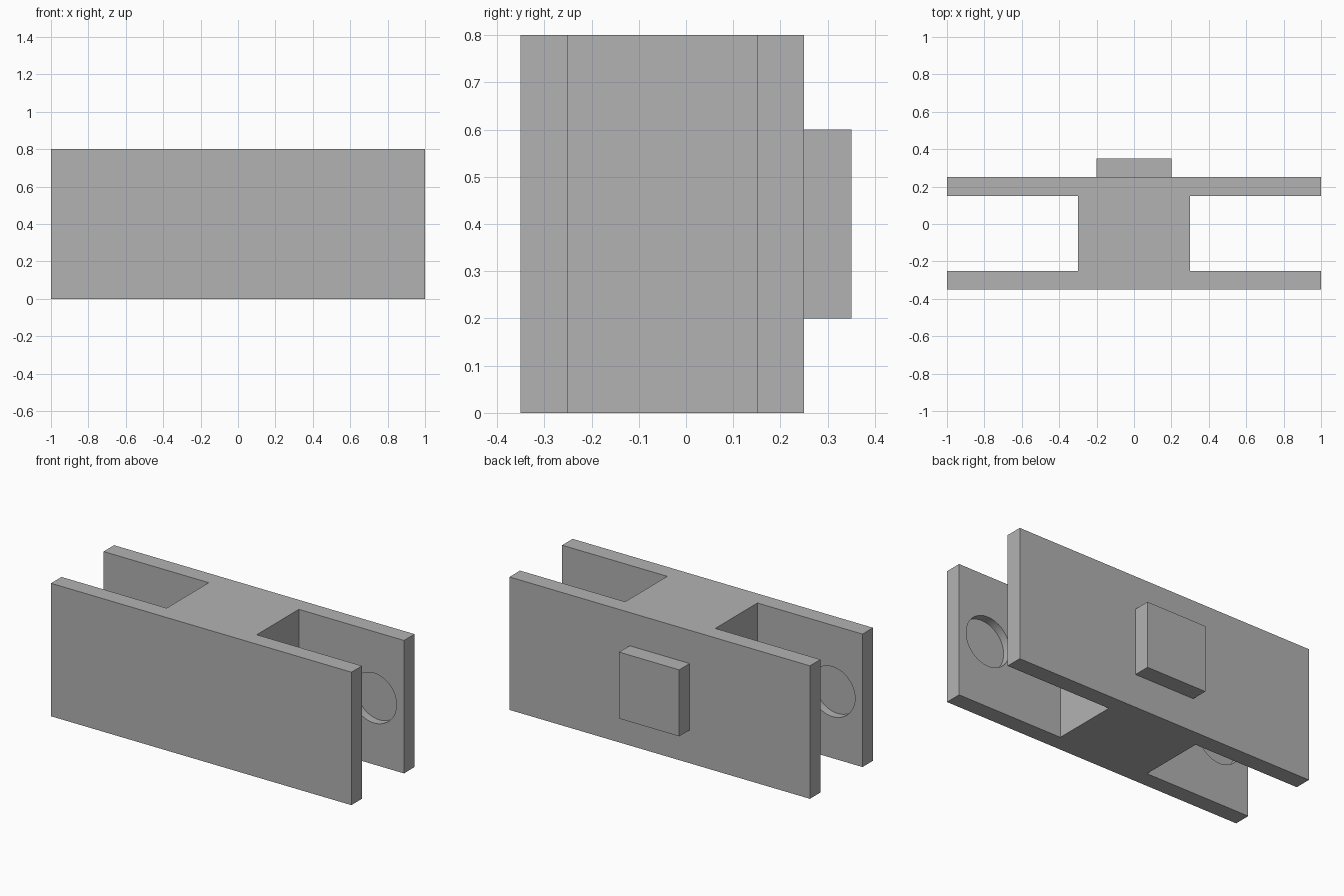
import bpy
import bmesh
from math import radians

default_cube = bpy.data.objects.get("Cube")
if default_cube:
    bpy.data.objects.remove(default_cube, do_unlink=True)

HEIGHT = 0.8

# Single matte grey
grey = bpy.data.materials.new("plain grey")
grey.use_nodes = True
colour = (0.448, 0.448, 0.448, 1)
grey.diffuse_color = colour
grey.node_tree.nodes["Principled BSDF"].inputs["Base Color"].default_value = colour


def extrude_profile(name, points, bottom, top):
    """Extrude a closed XY outline upward into a solid."""
    bm = bmesh.new()
    face = bm.faces.new([bm.verts.new((x, y, bottom)) for x, y in points])
    result = bmesh.ops.extrude_face_region(bm, geom=[face])
    for item in result["geom"]:
        if isinstance(item, bmesh.types.BMVert):
            item.co.z = top
    bmesh.ops.recalc_face_normals(bm, faces=bm.faces)
    mesh = bpy.data.meshes.new(name)
    bm.to_mesh(mesh)
    bm.free()
    mesh.materials.append(grey)
    obj = bpy.data.objects.new(name, mesh)
    bpy.context.collection.objects.link(obj)
    return obj


# Two side plates joined by a central web, as one H-shaped outline
right_half = [(1, -0.35), (1, -0.25), (0.3, -0.25),
              (0.3, 0.15), (1, 0.15), (1, 0.25)]
outline = right_half + [(-x, y) for x, y in reversed(right_half)]
link_body = extrude_profile("link_body", outline, 0, HEIGHT)

# Blind round sockets in the facing sides of the plates, at both ends
bpy.context.view_layer.objects.active = link_body
for side in (-1, 1):
    bpy.ops.mesh.primitive_cylinder_add(
        vertices=64, radius=0.15, depth=0.5,
        location=(side * 0.8, -0.05, HEIGHT / 2), rotation=(radians(90), 0, 0))
    cutter = bpy.context.object
    cutter.name = "socket_cutter"
    cutter.hide_render = True
    cutter.data.materials.append(grey)
    cut = link_body.modifiers.new("socket", "BOOLEAN")
    cut.operation = "DIFFERENCE"
    cut.solver = "EXACT"
    cut.object = cutter
    bpy.context.view_layer.objects.active = link_body
    bpy.ops.object.modifier_apply(modifier=cut.name)
    bpy.data.objects.remove(cutter, do_unlink=True)

# Raised square pad on the back plate
pad = [(-0.2, 0.25), (0.2, 0.25), (0.2, 0.35), (-0.2, 0.35)]
extrude_profile("back_pad", pad, 0.2, 0.6)

# Smooth socket walls, crisp edges everywhere else
bpy.ops.object.select_all(action="DESELECT")
link_body.select_set(True)
bpy.context.view_layer.objects.active = link_body
bpy.ops.object.shade_smooth_by_angle(angle=radians(30))
